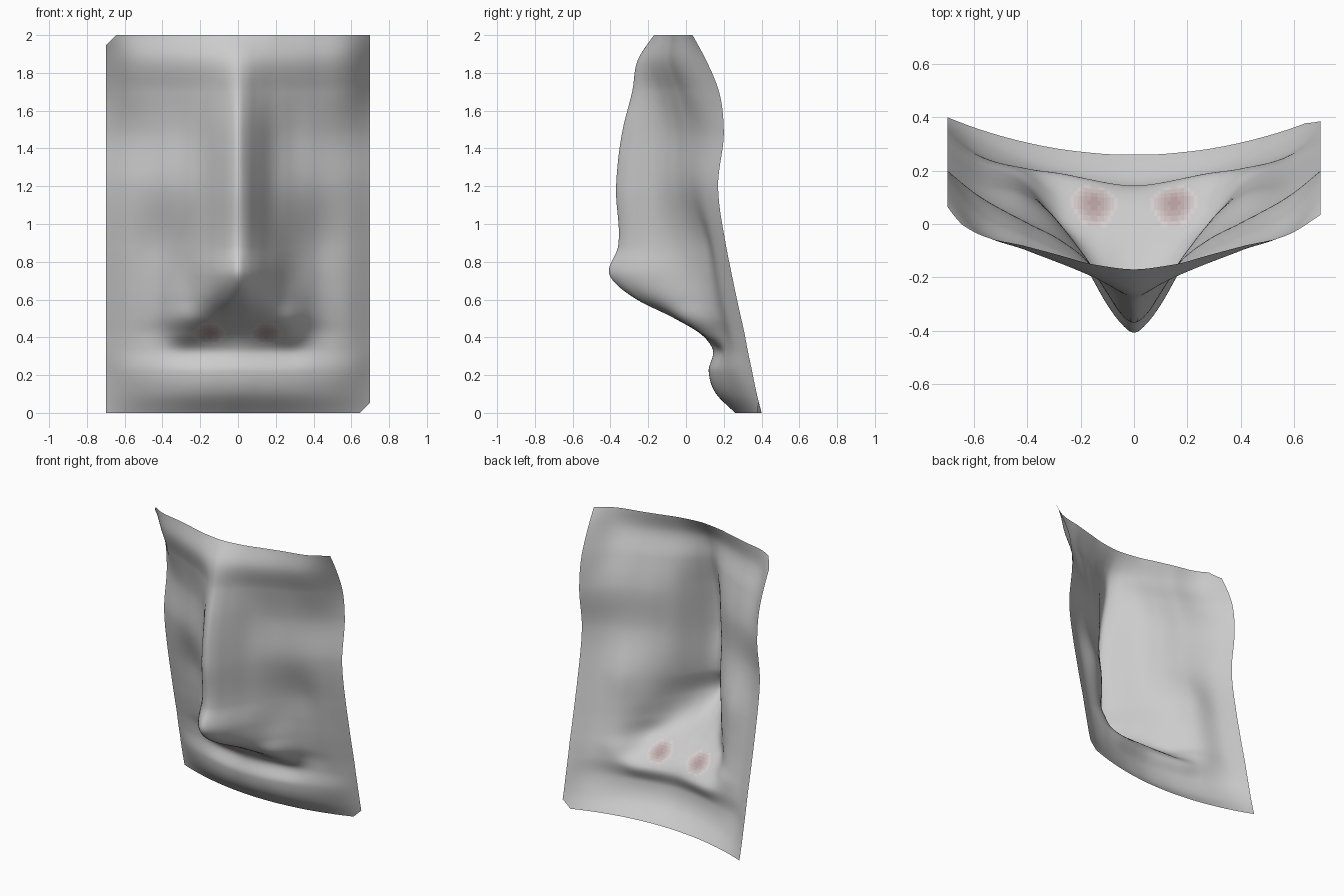
import bpy, bmesh
from mathutils import Vector

if "Cube" in bpy.data.objects:
    bpy.data.objects.remove(bpy.data.objects["Cube"])

# Half cross-sections: depth (y) at each column x, for rows of height z
XS = [0, .05, .1, .17, .27, .4, .6, .7]
ROWS = [
    (0.00, [.26, .26, .262, .268, .28, .305, .362, .40]),
    (0.10, [.16, .162, .167, .175, .195, .232, .315, .375]),
    (0.22, [.12, .122, .127, .138, .16, .195, .275, .35]),
    (0.34, [.14, .143, .15, .163, .182, .207, .262, .325]),
    (0.42, [.075, .075, .075, .078, .09, .185, .248, .31]),
    (0.50, [-.06, -.06, -.055, -.045, .00, .148, .230, .292]),
    (0.60, [-.26, -.25, -.21, -.14, -.015, .128, .208, .27]),
    (0.72, [-.40, -.365, -.30, -.18, -.01, .115, .185, .245]),
    (0.88, [-.36, -.33, -.26, -.145, -.01, .10, .155, .213]),
    (1.20, [-.37, -.335, -.26, -.155, -.07, .005, .10, .17]),
    (1.50, [-.335, -.30, -.235, -.145, -.067, .00, .115, .20]),
    (1.70, [-.285, -.26, -.215, -.16, -.105, -.045, .06, .175]),
    (1.88, [-.25, -.24, -.22, -.19, -.15, -.10, -.01, .10]),
    (2.00, [-.17, -.167, -.16, -.148, -.12, -.085, -.03, .035]),
]


def curve(xs, ys, flat_start=False):
    """Smooth cubic interpolation through the given points."""
    n = len(xs)
    h = [b - a for a, b in zip(xs, xs[1:])]
    d = [(ys[i + 1] - ys[i]) / h[i] for i in range(n - 1)]
    m = [0 if flat_start else d[0]]
    for i in range(1, n - 1):
        m.append((d[i - 1] * h[i] + d[i] * h[i - 1]) / (h[i] + h[i - 1]))
    m.append(d[-1])

    def f(x):
        i = max(k for k in range(n - 1) if xs[k] <= x or k == 0)
        t = (x - xs[i]) / h[i]
        return (ys[i] * (1 + 2 * t) * (1 - t) ** 2 + m[i] * h[i] * t * (1 - t) ** 2
                + ys[i + 1] * t * t * (3 - 2 * t) + m[i + 1] * h[i] * t * t * (t - 1))
    return f


def material(name, col):
    mat = bpy.data.materials.new(name)
    mat.diffuse_color = (*col, 1)
    mat.use_nodes = True
    mat.node_tree.nodes["Principled BSDF"].inputs["Base Color"].default_value = mat.diffuse_color
    return mat


# Nose sheet: one open surface swept through the sections
NX, NZ = 112, 160
columns = [curve([r[0] for r in ROWS], [r[1][k] for r in ROWS]) for k in range(len(XS))]
bm = bmesh.new()
grid = []
for j in range(NZ + 1):
    z = 2 * j / NZ
    section = curve(XS, [c(z) for c in columns], True)
    line = []
    for i in range(NX + 1):
        x = 1.4 * i / NX - .7
        line.append(bm.verts.new((x, section(min(abs(x), .7)), z)))
    grid.append(line)
for j in range(NZ):
    for i in range(NX):
        bm.faces.new((grid[j][i], grid[j][i + 1], grid[j + 1][i + 1], grid[j + 1][i]))

# Two diagonally opposite clipped corners
for s in (-1, 1):
    bmesh.ops.bisect_plane(bm, geom=bm.verts[:] + bm.edges[:] + bm.faces[:], clear_outer=True,
                           plane_co=Vector((s * .6725, 0, 1 - s * .9725)),
                           plane_no=Vector((s, 0, -s)))

# Nostril tint on the underside of the nose, fading outwards in steps
STEPS = 8
for f in bm.faces:
    f.smooth = True
    c = f.calc_center_median()
    r = ((abs(c.x) - .15) / .11) ** 2 + ((c.z - .42) / .075) ** 2
    f.material_index = round(STEPS * max(0, 1 - r) ** 1.3)

mesh = bpy.data.meshes.new("nose_sheet")
bm.to_mesh(mesh)
bm.free()
for k in range(STEPS + 1):
    t = k / STEPS
    mesh.materials.append(material(f"tint_{k}", (.8 - .34 * t, .8 - .46 * t, .8 - .46 * t)))
bpy.context.collection.objects.link(bpy.data.objects.new("nose_sheet", mesh))
